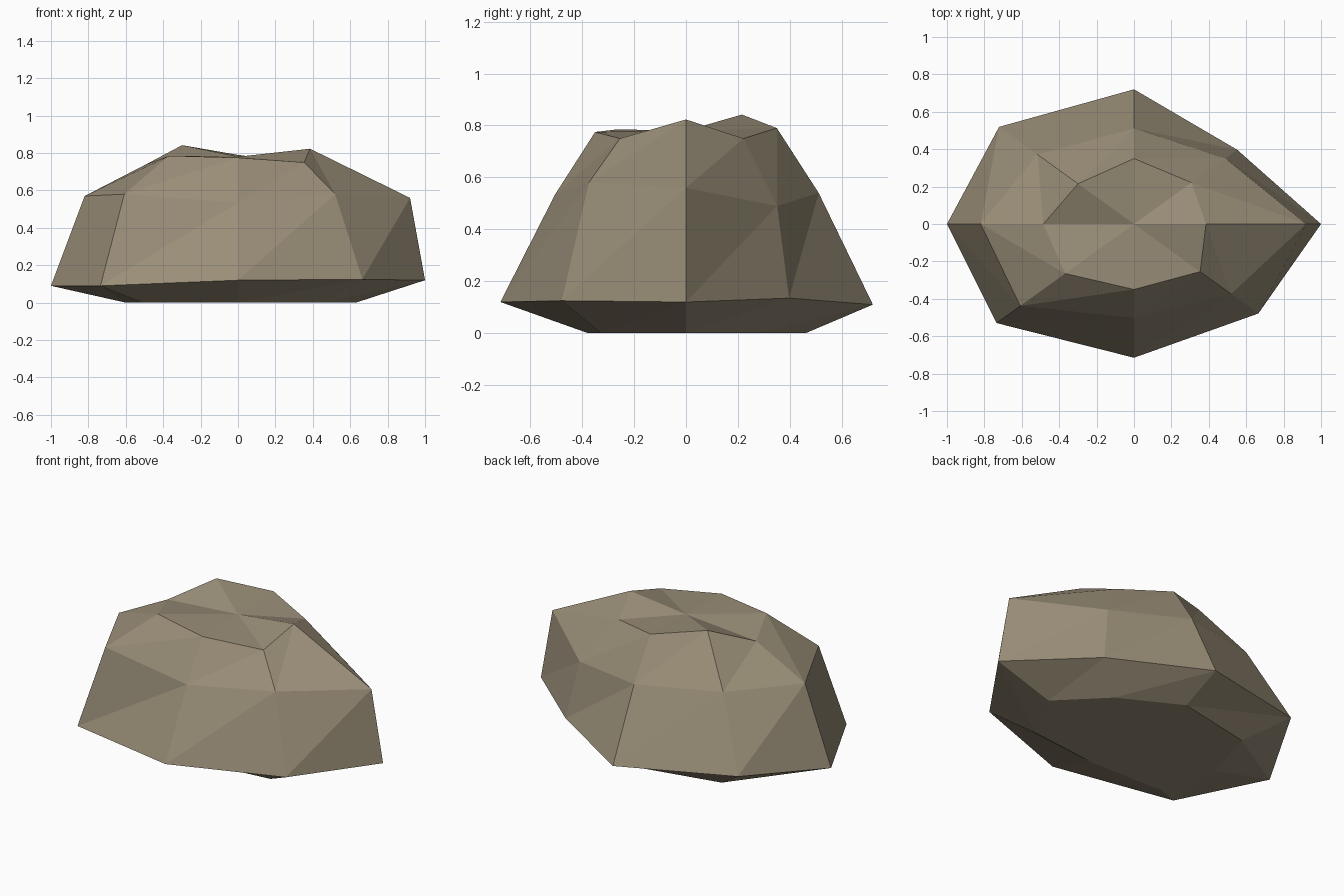
import bpy, bmesh, math

if "Cube" in bpy.data.objects:
    bpy.data.objects.remove(bpy.data.objects["Cube"])

SIDES = 8
DEPTH = 0.72  # footprint is an ellipse, narrower in y

# Each ring: (radius, height) for spokes at 0, 45, ... 315 degrees
BASE = [(r, 0.0) for r in (0.63, 0.52, 0.64, 0.70, 0.60, 0.72, 0.524, 0.64)]
SKIRT = [(1.0, .12), (.78, .135), (1.0, .11), (1.02, .16),
         (1.0, .09), (1.04, .09), (.993, .12), (.94, .125)]
SHOULDER = [(.92, .56), (.69, .49), (.71, .54), (.73, .575),
            (.82, .57), (.86, .58), (.70, .535), (.735, .58)]
CROWN = [(.385, .823), (.435, .75), (.486, .79), (.423, .842),
         (.485, .743), (.52, .785), (.486, .775), (.50, .75)]

bm = bmesh.new()


def add_ring(ring):
    verts = []
    for i, (r, z) in enumerate(ring):
        a = math.tau * i / SIDES
        verts.append(bm.verts.new((r * math.cos(a), DEPTH * r * math.sin(a), z)))
    return verts


# Stacked rings joined by faceted triangles
rings = [add_ring(r) for r in (BASE, SKIRT, SHOULDER, CROWN)]
for low, high in zip(rings, rings[1:]):
    for i in range(SIDES):
        j = (i + 1) % SIDES
        bm.faces.new((low[i], low[j], high[j]))
        bm.faces.new((low[i], high[j], high[i]))

# Dished top and flat underside
centre = bm.verts.new((0, 0, 0.78))
for i in range(SIDES):
    bm.faces.new((rings[-1][i], rings[-1][(i + 1) % SIDES], centre))
bm.faces.new(rings[0][::-1])

bmesh.ops.recalc_face_normals(bm, faces=bm.faces)
mesh = bpy.data.meshes.new("boulder")
bm.to_mesh(mesh)
bm.free()

# Single stone colour, flat shaded
stone = bpy.data.materials.new("warm grey stone")
stone.diffuse_color = (0.32, 0.27, 0.187, 1)
stone.use_nodes = True
stone.node_tree.nodes["Principled BSDF"].inputs["Base Color"].default_value = stone.diffuse_color
mesh.materials.append(stone)
bpy.context.collection.objects.link(bpy.data.objects.new("boulder", mesh))
